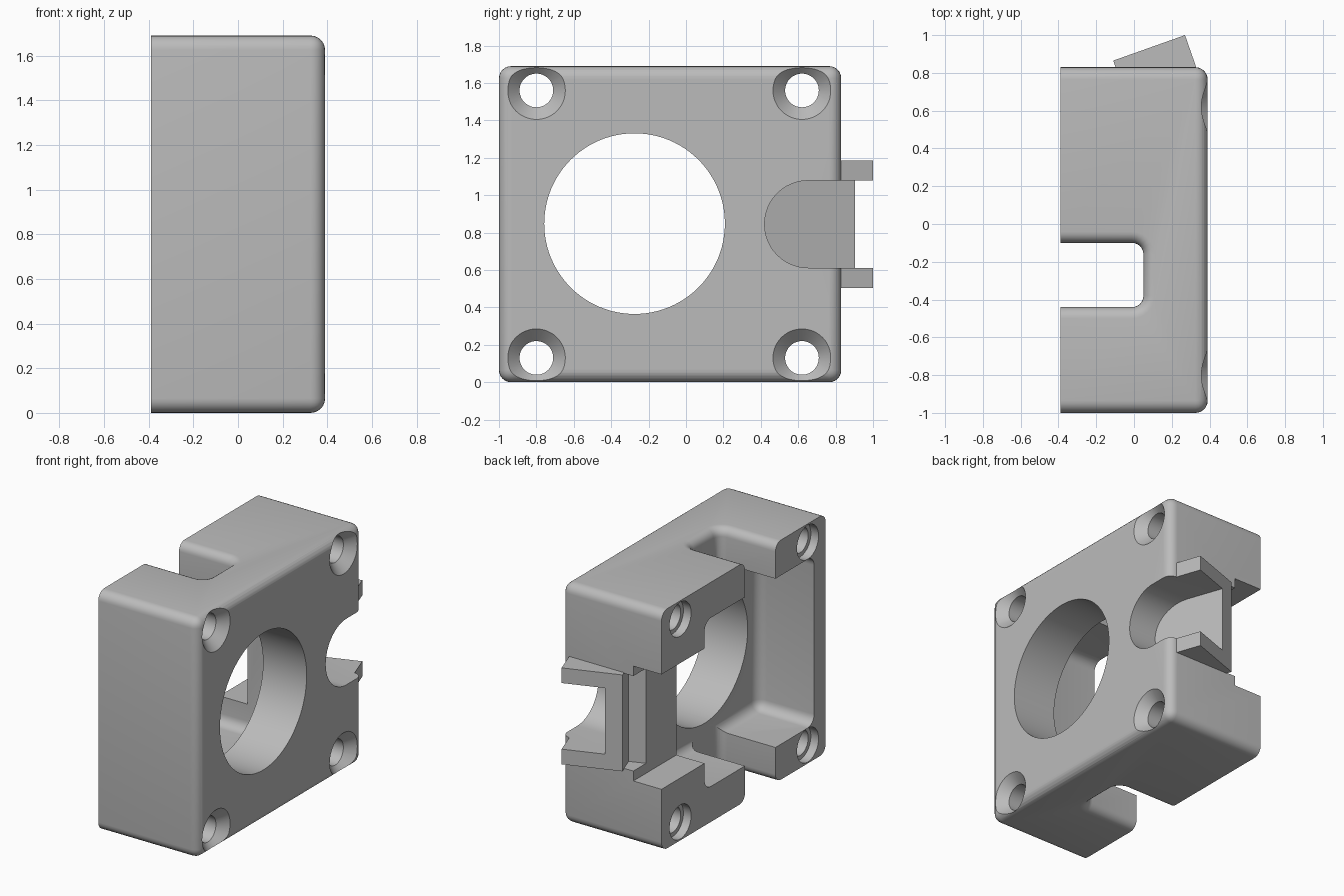
import bpy, bmesh
from math import pi, sin, cos
from mathutils import Vector, Matrix

old = bpy.data.objects.get("Cube")
if old:
    bpy.data.objects.remove(old, do_unlink=True)

grey = bpy.data.materials.new("plain_grey")
grey.use_nodes = True
grey.diffuse_color = (0.5, 0.5, 0.5, 1)
grey.node_tree.nodes["Principled BSDF"].inputs["Base Color"].default_value = (0.5, 0.5, 0.5, 1)

MID = 0.845      # height of the middle plane
FLOOR = 0.05     # depth of the rear cavity


def finish(name, bm):
    bmesh.ops.recalc_face_normals(bm, faces=bm.faces)
    me = bpy.data.meshes.new(name)
    bm.to_mesh(me)
    bm.free()
    me.materials.append(grey)
    ob = bpy.data.objects.new(name, me)
    bpy.context.collection.objects.link(ob)
    return ob


def box(name, x, y, z, round_=0, keep=lambda e: True):
    bm = bmesh.new()
    bmesh.ops.create_cube(bm, size=1)
    for v in bm.verts:
        v.co = Vector([a[0] if c < 0 else a[1] for c, a in zip(v.co, (x, y, z))])
    if round_:
        bmesh.ops.bevel(bm, geom=[e for e in bm.edges if keep(e)], offset=round_,
                        segments=6, profile=0.5, affect='EDGES')
    return finish(name, bm)


def loft(name, rings):
    """Skin a stack of closed rings and cap both ends."""
    bm = bmesh.new()
    rows = [[bm.verts.new(p) for p in ring] for ring in rings]
    n = len(rows[0])
    for a, b in zip(rows, rows[1:]):
        for i in range(n):
            j = (i + 1) % n
            bm.faces.new((a[i], a[j], b[j], b[i]))
    bm.faces.new(rows[0])
    bm.faces.new(rows[-1])
    return finish(name, bm)


def turned(name, y, z, profile, n=48):
    """Solid of revolution about an x-parallel axis; profile holds (x, radius)."""
    return loft(name, [[(x, y + r * cos(2 * pi * i / n), z + r * sin(2 * pi * i / n))
                        for i in range(n)] for x, r in profile])


def prism(name, pts, z0, z1):
    return loft(name, [[(x, y, z) for x, y in pts] for z in (z0, z1)])


def combine(target, tool, operation='DIFFERENCE'):
    tool.hide_render = True
    mod = target.modifiers.new(tool.name, 'BOOLEAN')
    mod.operation, mod.solver, mod.object = operation, 'EXACT', tool
    deps = bpy.context.evaluated_depsgraph_get()
    me = bpy.data.meshes.new_from_object(target.evaluated_get(deps))
    target.modifiers.clear()
    target.data = me
    bpy.data.objects.remove(tool, do_unlink=True)


# Main block, rounded everywhere except around the rear face
body = box("housing", (-0.39, 0.39), (-1, 0.83), (0, 1.69), 0.065,
           lambda e: max(v.co.x for v in e.verts) > 0)

# Rear cavity and the shallower channel out to the back
combine(body, box("cavity", (-0.7, FLOOR), (-0.87, 0.35), (MID - 0.595, MID + 0.595), 0.07))
combine(body, box("channel", (-0.7, -0.17), (0.2, 1.1), (MID - 0.405, MID + 0.405)))

# Round airway through the front plate
combine(body, turned("airway", -0.275, 0.848, [(-0.3, 0.483), (0.6, 0.483)], 96))


# Slot through the top and bottom walls with flared mouths
def slot_ring(z, flare):
    r, y0, y1 = 0.06, -0.44, -0.1
    arc = [k * pi / 12 for k in range(7)]
    R = r + flare
    pts = [(-0.7, y0 - flare, z)]
    pts += [(FLOOR - r + R * sin(a), y0 + r - R * cos(a), z) for a in arc]
    pts += [(FLOOR - r + R * cos(a), y1 - r + R * sin(a), z) for a in arc]
    return pts + [(-0.7, y1 + flare, z)]


f = 0.06
mouth = [(f * sin(k * pi / 12), f * (1 - cos(k * pi / 12))) for k in range(7)]
upper = [(1.69 - f + d, o) for d, o in mouth] + [(1.8, f)]
lower = [(1.69 - z, o) for z, o in reversed(upper)]
combine(body, loft("wall_slot", [slot_ring(z, o) for z, o in lower + upper]))

# Countersunk screw holes
for y in (-0.8, 0.62):
    for z in (0.13, 1.56):
        combine(body, turned("screw_hole", y, z, [
            (-0.6, 0.12), (-0.33, 0.12), (-0.33, 0.09), (0.325, 0.09),
            (0.39, 0.155), (0.5, 0.155)]))

# Relief behind the tilted clip, then the clip itself
combine(body, prism("clip_relief", [(-0.3, 0.95), (-0.06, 0.95), (-0.04, 0.735), (-0.3, 0.64)],
                    MID - 0.335, MID + 0.335))
combine(body, prism("clip", [(-0.11, 0.865), (0.27, 1.0), (0.34, 0.8), (-0.05, 0.695)],
                    MID - 0.34, MID + 0.34), 'UNION')

# Round-ended recess with a sloping floor, opening between the clip arms
R, cy = 0.233, 0.653
outline = [(1.2, MID + R)]
outline += [(cy - R * sin(k * pi / 24), MID + R * cos(k * pi / 24)) for k in range(25)]
outline += [(1.2, MID - R)]
combine(body, loft("clip_recess", [
    [((0.905 - y) * 0.354, y, z) for y, z in outline],
    [(0.6, y, z) for y, z in outline]]))

bpy.ops.object.select_all(action='DESELECT')
body.select_set(True)
bpy.context.view_layer.objects.active = body
bpy.ops.object.shade_smooth_by_angle(angle=pi / 6)
